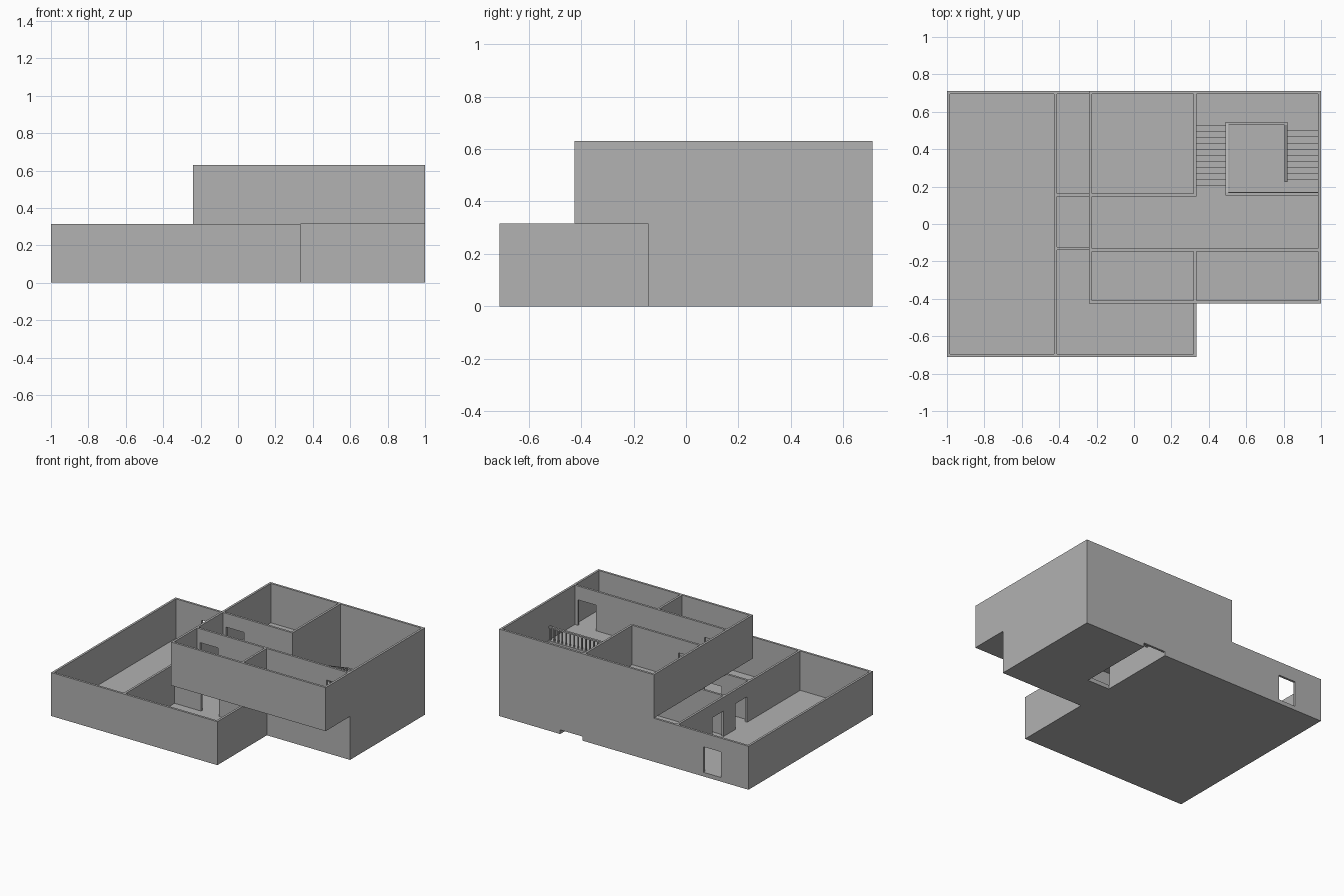
import bpy, bmesh
from mathutils import Vector

cube = bpy.data.objects.get("Cube")
if cube:
    bpy.data.objects.remove(cube, do_unlink=True)

grey = bpy.data.materials.new("plaster_grey")
grey.use_nodes = True
grey.diffuse_color = (0.445, 0.445, 0.445, 1)
grey.node_tree.nodes["Principled BSDF"].inputs["Base Color"].default_value = grey.diffuse_color

T = 0.008        # half wall thickness
SLAB = 0.03      # floor thickness
STOREY = 0.315   # floor to floor
TOP = 2 * STOREY
DOOR = 0.185     # door height
BACK = 0.712
FRONT = -0.425   # front of the upper storey


def finish(name, bm):
    bmesh.ops.recalc_face_normals(bm, faces=bm.faces)
    mesh = bpy.data.meshes.new(name)
    bm.to_mesh(mesh)
    bm.free()
    mesh.materials.append(grey)
    obj = bpy.data.objects.new(name, mesh)
    bpy.context.collection.objects.link(obj)
    return obj


def inside(p, boxes):
    return any(all(b[2 * i] < p[i] < b[2 * i + 1] for i in range(3)) for b in boxes)


def carve(name, solids, voids):
    """Clean outer skin of the union of solid boxes minus the void boxes."""
    cuts = []
    for i in range(3):
        vals = sorted({round(b[2 * i + k], 4) for b in solids + voids for k in (0, 1)})
        cuts.append([vals[0] - 1] + vals + [vals[-1] + 1])

    def solid(c):
        p = [(cuts[i][c[i]] + cuts[i][c[i] + 1]) / 2 for i in range(3)]
        return inside(p, solids) and not inside(p, voids)

    size = [len(c) - 1 for c in cuts]
    full = {(i, j, k) for i in range(size[0]) for j in range(size[1])
            for k in range(size[2]) if solid((i, j, k))}
    bm = bmesh.new()
    for c in full:
        for axis in range(3):
            for side in (0, 1):
                n = list(c)
                n[axis] += 2 * side - 1
                if tuple(n) in full:
                    continue
                u, v = (axis + 1) % 3, (axis + 2) % 3
                loop = []
                for du, dv in ((0, 0), (1, 0), (1, 1), (0, 1)):
                    q = list(c)
                    q[axis] += side
                    q[u] += du
                    q[v] += dv
                    loop.append(bm.verts.new([cuts[a][q[a]] for a in range(3)]))
                bm.faces.new(loop if side else loop[::-1])
    bmesh.ops.remove_doubles(bm, verts=bm.verts, dist=0.0005)
    bmesh.ops.dissolve_limit(bm, angle_limit=0.01, verts=bm.verts, edges=bm.edges)
    return finish(name, bm)


def wall_x(y, x0, x1, z):
    return (x0, x1, y - T, y + T, z, z + STOREY)


def wall_y(x, y0, y1, z):
    return (x - T, x + T, y0, y1, z, z + STOREY)


def door_x(y, x0, x1, z):
    return (x0, x1, y - 0.02, y + 0.02, z + SLAB, z + SLAB + DOOR)


def door_y(x, y0, y1, z):
    return (x - 0.02, x + 0.02, y0, y1, z + SLAB, z + SLAB + DOOR)


# Ground storey: floor, outer walls, partitions, doors and the slot under the stair
carve("ground_storey", [
    (-1, 0.333, -BACK, BACK, 0, SLAB), (0.333, 1, -0.145, BACK, 0, SLAB),
    wall_x(BACK - T, -1, 1, 0), wall_x(T - BACK, -1, 0.333, 0),
    wall_y(T - 1, -BACK, BACK, 0), wall_y(1 - T, -0.145, BACK, 0),
    wall_y(0.325, -BACK, -0.129, 0), wall_x(-0.137, 0.317, 1, 0),
    wall_y(-0.42, -BACK, BACK, 0), wall_x(-0.13, -0.42, 0.333, 0),
    wall_x(0.155, -0.42, 0.333, 0), wall_y(0.325, 0.147, BACK, 0),
], [
    door_x(BACK - T, -0.78, -0.64, 0),
    door_y(-0.42, 0.18, 0.31, 0), door_y(-0.42, -0.09, 0.045, 0),
    door_x(-0.13, -0.2, -0.055, 0),
    (0.333, 0.51, 0.14, BACK + 0.01, -0.01, SLAB),
])

# Upper storey: floor with stairwell, outer walls, partitions and doors
S = STOREY
carve("upper_storey", [
    (-0.24, 1, FRONT, BACK, S, S + SLAB),
    wall_x(BACK - T, -0.24, 1, S), wall_x(FRONT + T, -0.24, 1, S),
    wall_y(T - 0.24, FRONT, BACK, S), wall_y(1 - T, FRONT, BACK, S),
    wall_x(-0.14, -0.24, 1, S), wall_x(0.155, -0.24, 0.333, S),
    wall_y(0.325, FRONT, -0.14, S), wall_y(0.325, 0.147, BACK, S),
], [
    door_x(-0.14, -0.2, -0.055, S), door_x(0.155, -0.2, -0.055, S),
    door_x(-0.14, 0.815, 0.96, S),
    (0.333, 1 - 2 * T, 0.172, BACK - 2 * T, S - 0.01, S + SLAB),
])


# Staircase: two flights joined by a landing
def flight(name, x0, x1, y_low, y_high, z_low, z_high, steps):
    dy, dz = (y_high - y_low) / steps, (z_high - z_low) / steps
    outline = []
    for i in range(steps):
        outline += [(y_low + i * dy, z_low + i * dz), (y_low + i * dy, z_low + (i + 1) * dz)]
    outline += [(y_high, z_high), (y_high, z_high - 0.035), (y_low + dy, z_low)]
    bm = bmesh.new()
    face = bm.faces.new([bm.verts.new((x0, y, z)) for y, z in outline])
    new = bmesh.ops.extrude_face_region(bm, geom=[face])["geom"]
    bmesh.ops.translate(bm, vec=(x1 - x0, 0, 0),
                        verts=[g for g in new if isinstance(g, bmesh.types.BMVert)])
    finish(name, bm)


MID, LAND_Y = 0.172, 0.53
UP = S + SLAB
INNER = 1 - 2 * T
flight("upper_flight", 0.333, 0.495, LAND_Y, 0.172, MID, UP, 11)
flight("lower_flight", 0.815, INNER, 0.235, LAND_Y, SLAB, MID, 9)
carve("landing", [(0.333, INNER, LAND_Y, BACK - 2 * T, MID - 0.03, MID)], [])


# Railings: handrail beam with square balusters
def beam(bm, a, b, width, height):
    a, b = Vector(a), Vector(b)
    run = Vector((b.x - a.x, b.y - a.y, 0)).normalized()
    side = Vector((-run.y, run.x, 0)) * width / 2
    up = Vector((0, 0, height))
    ends = [[bm.verts.new(p + o) for o in (-side, side, side - up, -side - up)] for p in (a, b)]
    bm.faces.new(ends[0])
    bm.faces.new(ends[1][::-1])
    for i in range(4):
        j = (i + 1) % 4
        bm.faces.new((ends[0][i], ends[0][j], ends[1][j], ends[1][i]))


def railing(name, a, b, height=0.1):
    a, b = Vector(a), Vector(b)
    lift = Vector((0, 0, height))
    bm = bmesh.new()
    beam(bm, a + lift, b + lift, 0.016, 0.01)
    count = max(2, round((b - a).length / 0.033))
    half = (b - a).normalized() * 0.004
    half.z = 0
    for i in range(count + 1):
        p = a.lerp(b, 0.02 + 0.96 * i / count)
        top = p + Vector((0, 0, height - 0.005))
        beam(bm, top - half, top + half, 0.008, height)
    finish(name, bm)


railing("upper_floor_railing", (0.49, 0.16, UP), (INNER, 0.16, UP))
railing("upper_flight_railing", (0.498, 0.16, UP), (0.498, 0.538, MID))
railing("landing_railing", (0.49, 0.538, MID), (0.82, 0.538, MID))
railing("lower_flight_railing", (0.812, 0.538, MID), (0.812, 0.225, SLAB))
